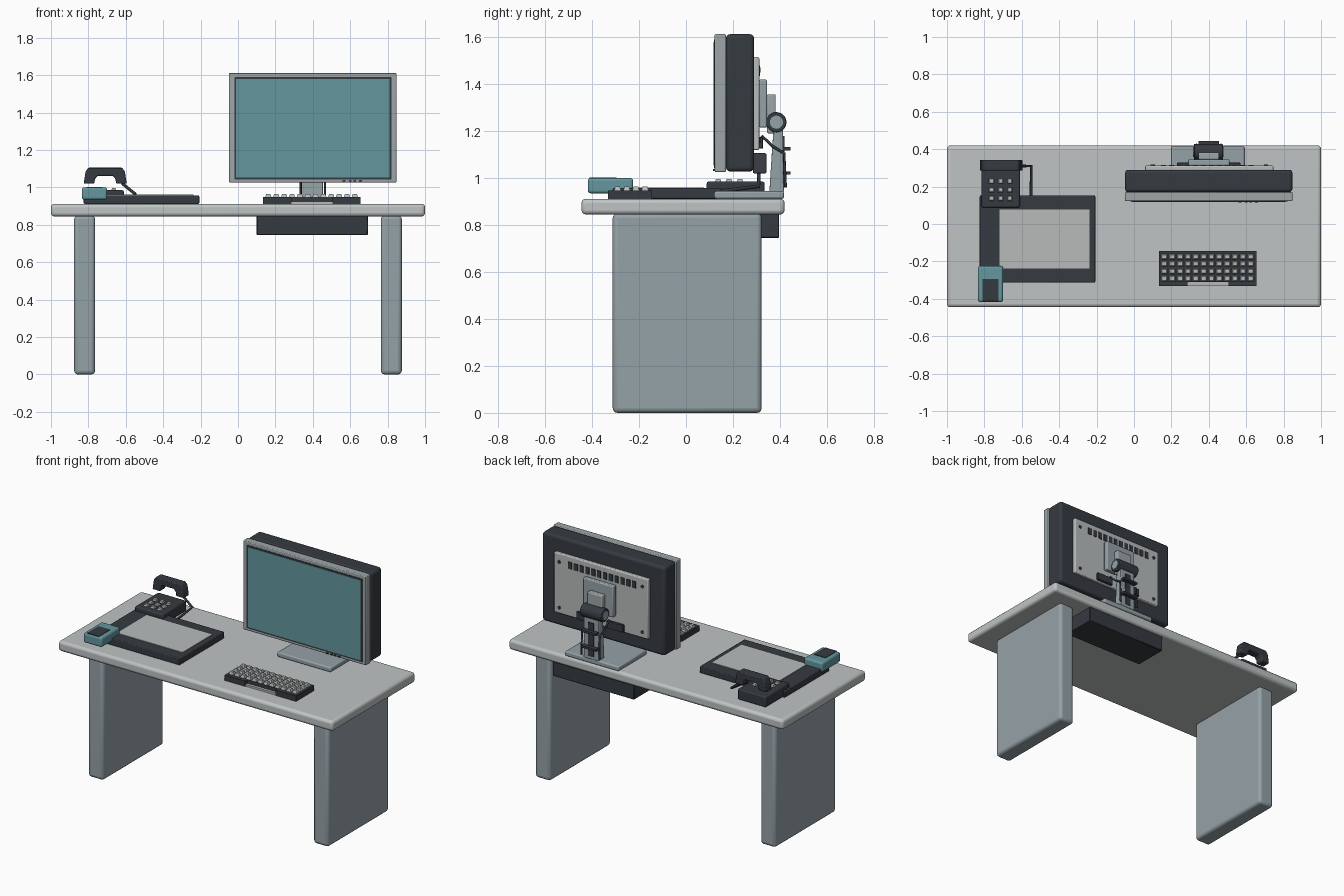
import bpy, bmesh, math
from mathutils import Vector

if "Cube" in bpy.data.objects:
    bpy.data.objects.remove(bpy.data.objects["Cube"])


def material(name, c):
    m = bpy.data.materials.new(name)
    m.diffuse_color = (*c, 1)
    m.use_nodes = True
    m.node_tree.nodes["Principled BSDF"].inputs["Base Color"].default_value = m.diffuse_color
    return m


LIGHT = material("light grey", (0.52, 0.55, 0.55))
PANEL = material("panel grey", (0.48, 0.50, 0.50))
BLUE = material("blue grey", (0.30, 0.36, 0.39))
FRAME = material("frame grey", (0.34, 0.38, 0.39))
DARK = material("charcoal", (0.036, 0.043, 0.053))
TEAL = material("teal", (0.125, 0.31, 0.34))


def finish(name, bm, mat, bevel=0, seg=3):
    bmesh.ops.recalc_face_normals(bm, faces=bm.faces)
    me = bpy.data.meshes.new(name)
    bm.to_mesh(me)
    bm.free()
    ob = bpy.data.objects.new(name, me)
    bpy.context.collection.objects.link(ob)
    me.materials.append(mat)
    if bevel:
        mod = ob.modifiers.new("bevel", "BEVEL")
        mod.width, mod.segments = bevel, seg
        mod.limit_method = "ANGLE"
    bpy.ops.object.select_all(action="DESELECT")
    ob.select_set(True)
    bpy.context.view_layer.objects.active = ob
    bpy.ops.object.shade_smooth_by_angle(angle=math.radians(35))
    return ob


def add_box(bm, x0, x1, y0, y1, z0, z1, taper=0):
    # optional taper narrows the top face
    t = taper
    lo = [bm.verts.new(p) for p in ((x0, y0, z0), (x1, y0, z0), (x1, y1, z0), (x0, y1, z0))]
    hi = [bm.verts.new(p) for p in ((x0+t, y0+t, z1), (x1-t, y0+t, z1), (x1-t, y1-t, z1), (x0+t, y1-t, z1))]
    bm.faces.new(lo[::-1])
    bm.faces.new(hi)
    for i in range(4):
        j = (i + 1) % 4
        bm.faces.new((lo[i], lo[j], hi[j], hi[i]))


def boxes(name, mat, dims, bevel=0, seg=3, taper=0):
    bm = bmesh.new()
    for d in dims:
        add_box(bm, *d, taper=taper)
    return finish(name, bm, mat, bevel, seg)


def prism(name, mat, pts, axis, a, b, bevel=0):
    # extrude a 2D outline along x or y
    bm = bmesh.new()
    place = (lambda p, t: (t, p[0], p[1])) if axis == "x" else (lambda p, t: (p[0], t, p[1]))
    f = bm.faces.new([bm.verts.new(place(p, a)) for p in pts])
    ext = bmesh.ops.extrude_face_region(bm, geom=[f])
    d = Vector((b - a, 0, 0)) if axis == "x" else Vector((0, b - a, 0))
    bmesh.ops.translate(bm, vec=d, verts=[v for v in ext["geom"] if isinstance(v, bmesh.types.BMVert)])
    return finish(name, bm, mat, bevel, 2)


def disc(cy, cz, r, n=24):
    return [(cy + r * math.cos(2 * math.pi * i / n), cz + r * math.sin(2 * math.pi * i / n)) for i in range(n)]


def cable(name, pts, r):
    cu = bpy.data.curves.new(name, "CURVE")
    cu.dimensions = "3D"
    cu.bevel_depth, cu.bevel_resolution, cu.use_fill_caps = r, 2, True
    s = cu.splines.new("POLY")
    s.points.add(len(pts) - 1)
    for p, q in zip(s.points, pts):
        p.co = (*q, 1)
    cu.materials.append(DARK)
    bpy.context.collection.objects.link(bpy.data.objects.new(name, cu))


# desk
boxes("tabletop", LIGHT, [(-1, 1, -0.445, 0.42, 0.845, 0.912)], 0.018)
for side, x in (("left", -0.82), ("right", 0.82)):
    boxes(side + "_leg_panel", BLUE, [(x - 0.056, x + 0.056, -0.312, 0.322, 0, 0.85)], 0.02)
boxes("under_desk_box", DARK, [(0.10, 0.695, 0.17, 0.397, 0.745, 0.85)], 0.004, 1)

# monitor
boxes("monitor_frame", FRAME, [(-0.048, 0.847, 0.122, 0.17, 1.026, 1.613)], 0.005, 2)
boxes("monitor_body", DARK, [(-0.048, 0.847, 0.17, 0.29, 1.028, 1.613)], 0.018)
boxes("screen_border", DARK, [(-0.02, 0.82, 0.119, 0.123, 1.043, 1.59)])
boxes("screen", TEAL, [(-0.01, 0.81, 0.117, 0.12, 1.053, 1.58)])
boxes("monitor_buttons", DARK, [(x, x + 0.014, 0.114, 0.123, 1.031, 1.039) for x in (0.56, 0.593, 0.618, 0.648)])
boxes("back_plate", PANEL, [(0.06, 0.745, 0.285, 0.312, 1.12, 1.515)], 0.006, 2)
boxes("back_vents", DARK, [(0.145 + i * 0.0425, 0.172 + i * 0.0425, 0.31, 0.316, 1.435, 1.48) for i in range(12)])
for i, (x, z) in enumerate(((0.10, 1.46), (0.705, 1.46), (0.10, 1.16), (0.705, 1.16))):
    prism("back_screw_%d" % (i + 1), DARK, disc(x, z, 0.011, 12), "y", 0.31, 0.317)

# monitor stand
boxes("mount_plate", BLUE, [(0.29, 0.51, 0.312, 0.345, 1.215, 1.42)], 0.006, 2)
boxes("mount_block", FRAME, [(0.345, 0.455, 0.345, 0.382, 1.19, 1.357)], 0.006, 2)
boxes("stand_base", BLUE, [(0.20, 0.59, 0.12, 0.417, 0.912, 0.944)], 0.008, 2)
prism("stand_column", BLUE, [(0.355, 0.94), (0.417, 0.94), (0.412, 1.24), (0.375, 1.24), (0.365, 1.1)],
      "x", 0.345, 0.455, 0.004)
prism("hinge", DARK, disc(0.385, 1.238, 0.043), "x", 0.32, 0.475, 0.004)
prism("hinge_caps", BLUE, disc(0.385, 1.238, 0.028), "x", 0.316, 0.479)
boxes("column_slot", DARK, [(0.38, 0.42, 0.41, 0.42, 0.96, 1.18)])
boxes("cable_clips", DARK, [(0.345, 0.455, 0.412, 0.445, z, z + 0.014) for z in (1.015, 1.118)])
boxes("connector_strip", DARK, [(0.23, 0.35, 0.31, 0.328, 1.125, 1.175), (0.45, 0.57, 0.31, 0.328, 1.125, 1.175)], 0.003, 1)
for x in (0.335, 0.465):
    cable("monitor_cable", [(x, 0.322, 1.18), (x, 0.37, 1.135), (x, 0.418, 1.105), (x, 0.424, 0.96)], 0.006)

# keyboard
boxes("keyboard", DARK, [(0.135, 0.655, -0.31, -0.145, 0.912, 0.948),
                         (0.135, 0.285, -0.332, -0.31, 0.912, 0.948),
                         (0.505, 0.655, -0.332, -0.31, 0.912, 0.948)])
boxes("keyboard_rest", PANEL, [(0.285, 0.505, -0.328, -0.31, 0.912, 0.925)])
boxes("keys", PANEL, [(0.145 + c * 0.042, 0.180 + c * 0.042, -0.307 + r * 0.039, -0.276 + r * 0.039, 0.946, 0.964)
                      for c in range(12) for r in range(4)], taper=0.006)

# drawing tablet
boxes("tablet", DARK, [(-0.825, -0.207, -0.313, 0.152, 0.912, 0.957)], 0.005, 2)
boxes("tablet_sheet", PANEL, [(-0.72, -0.238, -0.237, 0.077, 0.955, 0.961)])

# small teal case
boxes("teal_case", TEAL, [(-0.835, -0.70, -0.418, -0.225, 0.935, 1.0)], 0.012)
boxes("teal_case_pad", DARK, [(-0.81, -0.725, -0.412, -0.295, 0.995, 1.003)])

# telephone
boxes("phone_base", DARK, [(-0.815, -0.61, 0.088, 0.335, 0.915, 0.985)], 0.008, 2)
boxes("phone_buttons", PANEL, [(x - 0.014, x + 0.014, y - 0.014, y + 0.014, 0.983, 0.996)
                               for x in (-0.762, -0.713, -0.664) for y in (0.137, 0.183, 0.23)], taper=0.004)
prism("phone_handset", DARK,
      [(-0.825, 1.02), (-0.768, 1.02), (-0.765, 1.045), (-0.75, 1.062), (-0.67, 1.062), (-0.655, 1.045),
       (-0.652, 1.02), (-0.595, 1.02), (-0.605, 1.085), (-0.62, 1.106), (-0.80, 1.106), (-0.815, 1.085)],
      "y", 0.285, 0.343, 0.006)
cable("phone_cord", [(-0.62, 0.31, 1.022), (-0.55, 0.31, 0.965), (-0.55, 0.15, 0.945)], 0.008)
